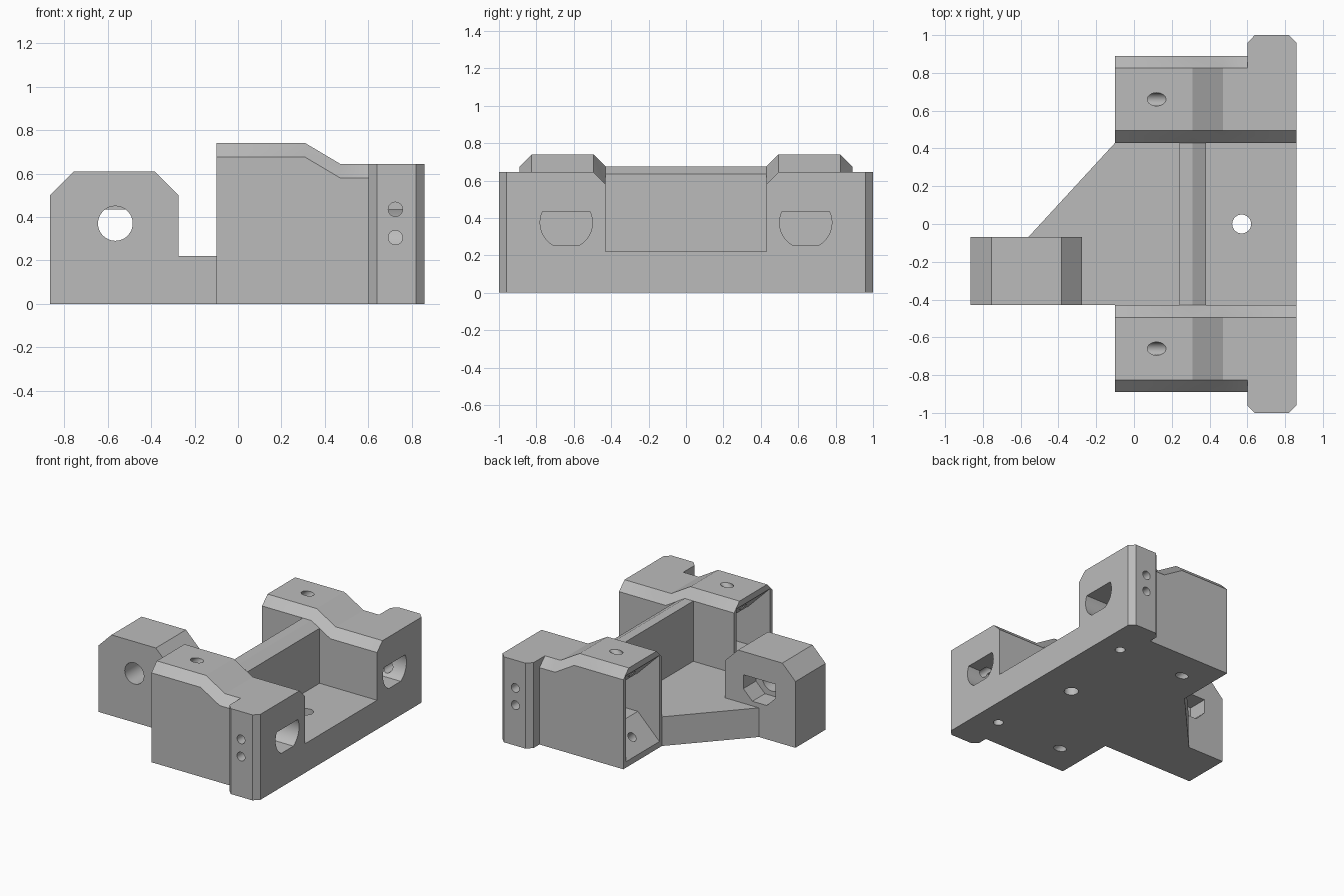
import bpy, bmesh
from math import radians, sin, cos, asin
from mathutils import Vector

cube = bpy.data.objects.get("Cube")
if cube:
    bpy.data.objects.remove(cube, do_unlink=True)

GREY = (0.5, 0.5, 0.5, 1)
grey = bpy.data.materials.new("plain_grey")
grey.use_nodes = True
grey.diffuse_color = GREY
grey.node_tree.nodes["Principled BSDF"].inputs["Base Color"].default_value = GREY


def finish(name, bm):
    bmesh.ops.recalc_face_normals(bm, faces=bm.faces)
    mesh = bpy.data.meshes.new(name)
    bm.to_mesh(mesh)
    bm.free()
    mesh.materials.append(grey)
    obj = bpy.data.objects.new(name, mesh)
    bpy.context.collection.objects.link(obj)
    return obj


def loft(name, sections):
    """Closed solid through rings of equal point count."""
    bm = bmesh.new()
    rings = [[bm.verts.new(p) for p in s] for s in sections]
    n = len(rings[0])
    for a, b in zip(rings, rings[1:]):
        for i in range(n):
            j = (i + 1) % n
            bm.faces.new((a[i], a[j], b[j], b[i]))
    bm.faces.new(rings[0])
    bm.faces.new(rings[-1])
    return finish(name, bm)


def prism(name, pts, axis, lo, hi):
    """Extrude a 2D outline along x, y or z."""
    place = {"x": lambda p, t: (t, p[0], p[1]),
             "y": lambda p, t: (p[0], t, p[1]),
             "z": lambda p, t: (p[0], p[1], t)}[axis]
    return loft(name, [[place(p, t) for p in pts] for t in (lo, hi)])


def rod(start, end, radius):
    """Cylinder cutter between two points."""
    a, b = Vector(start), Vector(end)
    bm = bmesh.new()
    bmesh.ops.create_cone(bm, cap_ends=True, segments=32, radius1=radius,
                          radius2=radius, depth=(b - a).length)
    obj = finish("hole_cutter", bm)
    obj.rotation_mode = "QUATERNION"
    obj.rotation_quaternion = (b - a).to_track_quat("Z", "Y")
    obj.location = (a + b) / 2
    return obj


def combine(obj, others, operation="DIFFERENCE"):
    bpy.context.view_layer.objects.active = obj
    for other in others:
        other.hide_render = True
        mod = obj.modifiers.new("combine", "BOOLEAN")
        mod.operation, mod.solver, mod.object = operation, "EXACT", other
        bpy.ops.object.modifier_apply(modifier=mod.name)
        bpy.data.objects.remove(other, do_unlink=True)


def smooth(obj):
    bpy.ops.object.select_all(action="DESELECT")
    obj.select_set(True)
    bpy.context.view_layer.objects.active = obj
    bpy.ops.object.shade_smooth_by_angle(angle=radians(25))


BEVEL = 0.065
INNER, OUTER, MID = 0.43, 0.89, 0.66
BACK, FLOOR, AXIS = 0.86, 0.22, 0.37

# Floor plate with a slanted edge and a round hole
plate = prism("base_plate", [(-0.275, -INNER), (BACK, -INNER), (BACK, INNER),
                             (-0.1, INNER), (-0.56, -0.07), (-0.275, -0.07)],
              "z", 0, FLOOR)
combine(plate, [rod((0.57, 0, -0.1), (0.57, 0, 0.4), 0.05)])

# Cross wall whose top follows the bevel line of the mounts
wall = prism("cross_wall", [(0.24, FLOOR), (0.38, FLOOR), (0.38, 0.635),
                            (0.31, 0.675), (0.24, 0.675)], "y", -INNER, INNER)

# Arm block with round hole and nut pocket
arm = prism("arm_block", [(-0.865, 0), (-0.275, 0), (-0.275, 0.5), (-0.385, 0.61),
                          (-0.755, 0.61), (-0.865, 0.5)], "y", -INNER, -0.07)
nut = [(-0.7, 0.435), (-0.7, 0.33), (-0.625, 0.255),
       (-0.505, 0.255), (-0.43, 0.33), (-0.43, 0.435)]
combine(arm, [rod((-0.565, -0.6, AXIS), (-0.565, -0.2, AXIS), 0.08),
              prism("nut_cutter", nut, "y", -0.22, 0)])


def section(x, top, s):
    """Bevelled cross-section of a mount."""
    low = top - BEVEL
    ring = [(INNER, 0), (OUTER, 0), (OUTER, low), (OUTER - BEVEL, top),
            (INNER + BEVEL, top), (INNER, low)]
    return [(x, s * y, z) for y, z in ring]


def socket_outline(s):
    """Circle with a flat top and a flat bottom."""
    r, zc = 0.14, 0.375
    hi, lo = asin(0.06 / r), -asin(0.12 / r)
    arc = [lo + (hi - lo) * i / 10 for i in range(11)]
    right = [(r * cos(a), zc + r * sin(a)) for a in arc]
    left = [(-y, z) for y, z in reversed(right)]
    return [(s * (y + 0.64), z) for y, z in right + left]


# Two mirrored mounts with flanges, front recesses and screw holes
for side, s in (("left", 1), ("right", -1)):
    mount = loft(side + "_mount", [section(x, z, s) for x, z in
                 ((-0.1, 0.74), (0.31, 0.74), (0.47, 0.645), (BACK, 0.645))])
    c, tip = 0.04, 1.0
    flange = [(0.6, 0.6), (BACK, 0.6), (BACK, tip - c), (BACK - c, tip),
              (0.6 + c, tip), (0.6, tip - c)]
    combine(mount, [prism("flange", [(x, s * y) for x, y in flange], "z", 0, 0.645)],
            "UNION")
    recess = [(-0.2, -0.055), (0.08, 0.225), (0.35, 0.225),
              (0.35, 0.515), (0.08, 0.515), (-0.2, 0.795)]
    y = s * MID
    cutters = [prism("recess_cutter", recess, "y", y - 0.2, y + 0.2),
               prism("socket_cutter", socket_outline(s), "x", 0.56, 1.0),
               rod((0.68, y, -0.1), (0.68, y, 0.3), 0.035),
               rod((0.22, y, 0.84), (-0.06, y, 0.56), 0.035),
               rod((0.22, y, -0.1), (-0.06, y, 0.18), 0.035)]
    cutters += [rod((0.725, s * 1.1, z), (0.725, s * 0.7, z), 0.033)
                for z in (0.305, 0.435)]
    combine(mount, cutters)
    smooth(mount)

for part in (plate, wall, arm):
    smooth(part)
